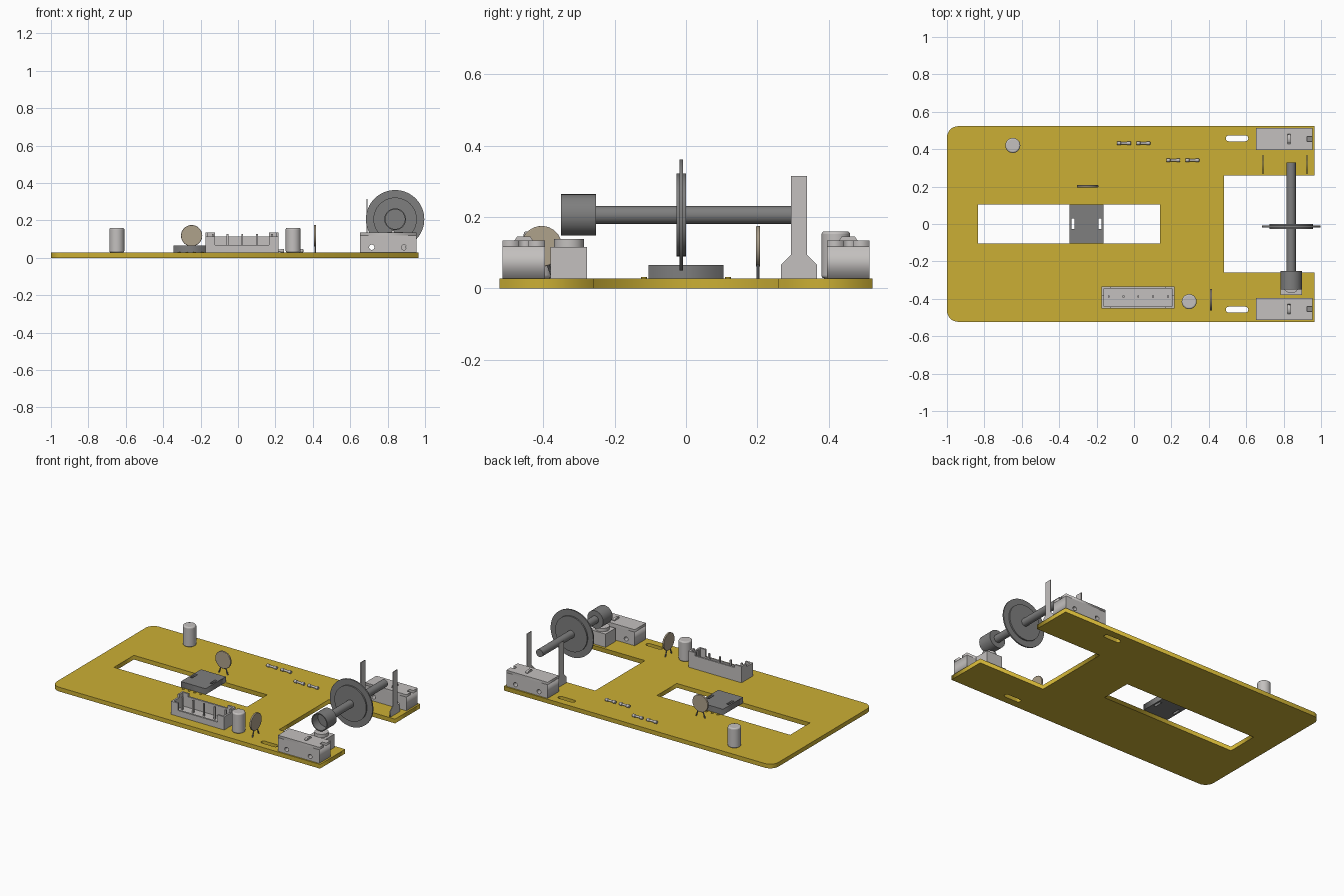
import bpy, math
from mathutils import Vector

cube = bpy.data.objects.get("Cube")
if cube:
    bpy.data.objects.remove(cube, do_unlink=True)


def material(name, rgb):
    m = bpy.data.materials.new(name)
    m.use_nodes = True
    m.diffuse_color = (*rgb, 1)
    m.node_tree.nodes["Principled BSDF"].inputs["Base Color"].default_value = (*rgb, 1)
    return m


YELLOW = material("board yellow", (0.6, 0.43, 0.035))
LIGHT = material("light grey", (0.55, 0.53, 0.52))
DARK = material("dark grey", (0.21, 0.21, 0.21))
TAN = material("tan", (0.43, 0.36, 0.26))
TOP = 0.028                                   # upper face of the board
R90 = math.pi / 2
FACE_Y, FACE_X = (R90, 0, 0), (R90, 0, R90)   # outlines drawn in xz or yz


def smooth(ob):
    bpy.ops.object.select_all(action='DESELECT')
    ob.select_set(True)
    bpy.context.view_layer.objects.active = ob
    bpy.ops.object.shade_smooth_by_angle(angle=math.radians(35))


def plate(name, loops, thick, mat, loc=(0, 0, 0), rot=(0, 0, 0)):
    """Flat outline with holes, extruded evenly about its plane."""
    cu = bpy.data.curves.new(name, 'CURVE')
    cu.dimensions, cu.fill_mode, cu.extrude = '2D', 'BOTH', thick / 2
    for pts in loops:
        s = cu.splines.new('POLY')
        s.points.add(len(pts) - 1)
        for p, (x, y) in zip(s.points, pts):
            p.co = (x, y, 0, 1)
        s.use_cyclic_u = True
    tmp = bpy.data.objects.new(name, cu)
    bpy.context.collection.objects.link(tmp)
    bpy.context.view_layer.update()
    me = bpy.data.meshes.new_from_object(tmp.evaluated_get(bpy.context.evaluated_depsgraph_get()))
    bpy.data.objects.remove(tmp)
    ob = bpy.data.objects.new(name, me)
    bpy.context.collection.objects.link(ob)
    ob.location, ob.rotation_euler = loc, rot
    me.materials.clear()
    me.materials.append(mat)
    return ob


def rect(x0, x1, y0, y1):
    return [(x0, y0), (x1, y0), (x1, y1), (x0, y1)]


def arc(cx, cy, r, a0, a1, n=8):
    return [(cx + r * math.cos(math.radians(a0 + (a1 - a0) * i / n)),
             cy + r * math.sin(math.radians(a0 + (a1 - a0) * i / n))) for i in range(n + 1)]


def circle(cx, cy, r, n=20):
    return arc(cx, cy, r, 0, 360, n)[:-1]


def box(name, x0, x1, y0, y1, z0, z1, mat):
    bpy.ops.mesh.primitive_cube_add(size=1, location=((x0 + x1) / 2, (y0 + y1) / 2, (z0 + z1) / 2))
    ob = bpy.context.object
    ob.name = name
    ob.scale = (x1 - x0, y1 - y0, z1 - z0)
    ob.data.materials.append(mat)
    return ob


def rod(name, a, b, r, mat, n=40, bevel=0):
    a, b = Vector(a), Vector(b)
    bpy.ops.mesh.primitive_cylinder_add(vertices=n, radius=r, depth=(b - a).length, location=(a + b) / 2)
    ob = bpy.context.object
    ob.name = name
    ob.rotation_euler = (b - a).to_track_quat('Z', 'Y').to_euler()
    ob.data.materials.append(mat)
    if bevel:
        m = ob.modifiers.new("round", 'BEVEL')
        m.width, m.segments, m.angle_limit = bevel, 3, math.radians(40)
        m.limit_method = 'ANGLE'
    smooth(ob)
    return ob


# Board: rounded left corners, right notch, window and two slots
outline = (arc(-0.94, -0.463, 0.06, 180, 270)
           + [(0.966, -0.523), (0.966, -0.26), (0.482, -0.26), (0.482, 0.26), (0.966, 0.26), (0.966, 0.523)]
           + arc(-0.94, 0.463, 0.06, 90, 180))
slots = [arc(0.595, s * 0.458, 0.016, -90, 90) + arc(0.507, s * 0.458, 0.016, 90, 270) for s in (-1, 1)]
plate("board", [outline, rect(-0.834, 0.14, -0.104, 0.104)] + slots, TOP, YELLOW, (0, 0, TOP / 2))

# Chip over the window, with two side slots and board pads
plate("chip", [rect(-0.344, -0.163, -0.105, 0.105)]
      + [rect(x - 0.008, x + 0.008, -0.026, 0.03) for x in (-0.325, -0.181)],
      0.038, DARK, (0, 0, TOP + 0.019))
for side in (-1, 1):
    for i in range(4):
        x = -0.316 + i * 0.042
        rod("chip_pad", (x, side * 0.118, 0.02), (x, side * 0.118, TOP + 0.004), 0.008, YELLOW, 12)

# Two end switches with through holes, a recess in the lid and a button
for side in (-1, 1):
    y = side * 0.455
    plate("switch_body", [rect(0.652, 0.954, TOP, 0.118), circle(0.715, 0.056, 0.014), circle(0.887, 0.056, 0.014)],
          0.118, LIGHT, (0, y, 0), FACE_Y)
    plate("switch_lid", [[(0.652, -0.059), (0.954, -0.059), (0.954, -0.014), (0.926, -0.014),
                          (0.926, 0.014), (0.954, 0.014), (0.954, 0.059), (0.652, 0.059)]],
          0.016, LIGHT, (0, y, 0.126))
    plate("switch_button", [[(-0.026, 0), (0.026, 0), (0.018, 0.012), (-0.018, 0.012)]],
          0.016, LIGHT, (0.83, y, 0.134), FACE_X)

# Shaft, stepped wheel and hollow cup
AX, AZ = 0.84, 0.206


def turned(name, y0, y1, r, n=64):
    return rod(name, (AX, y0, AZ), (AX, y1, AZ), r, DARK, n)


turned("shaft", -0.27, 0.33, 0.025)
turned("wheel_rim", -0.018, -0.009, 0.156)
turned("wheel_hub", -0.027, 0, 0.116)
turned("cup_floor", -0.29, -0.252, 0.057)
wall = plate("cup_wall", [circle(0, 0, 0.058, 48), circle(0, 0, 0.052, 48)], 0.098, DARK, (AX, -0.301, AZ), FACE_Y)
smooth(wall)

# Shaft sensor under the cup
box("sensor_body", 0.782, 0.898, -0.38, -0.277, TOP, 0.116, LIGHT)
rod("sensor_dial", (AX, -0.328, 0.11), (AX, -0.328, 0.138), 0.042, LIGHT)

# Pair of upright contact blades
half = [(0.051, TOP), (0.051, 0.066), (0.023, 0.094), (0.023, 0.315)]
blade = half + [(-y, z) for y, z in reversed(half)]
for x in (0.69, 0.925):
    plate("contact_blade", [blade], 0.005, LIGHT, (x, 0.317, 0), FACE_X)

# Can capacitors
for x, y in ((-0.648, 0.42), (0.295, -0.415)):
    rod("can_capacitor", (x, y, TOP), (x, y, 0.16), 0.04, LIGHT, 40, 0.008)

# Disc capacitors on splayed wire legs
for x, y, dx, dy in ((-0.248, 0.202, 1, 0), (0.412, -0.405, 0, 1)):
    t = 0.006
    rod("disc_capacitor", (x - dy * t, y - dx * t, 0.118), (x + dy * t, y + dx * t, 0.118), 0.057, TAN, 32, 0.003)
    for s in (-1, 1):
        rod("disc_leg", (x + s * dx * 0.015, y + s * dy * 0.015, 0.075),
            (x + s * dx * 0.035, y + s * dy * 0.035, 0.02), 0.004, DARK, 10)

# Open socket: floor, low front wall, taller back, end walls, tabs and pins
X0, X1, Y0, Y1, W = -0.173, 0.216, -0.453, -0.333, 0.012
box("socket_floor", X0, X1, Y0, Y1, TOP, 0.045, LIGHT)
box("socket_front", X0, X1, Y0, Y0 + W, TOP, 0.067, LIGHT)
box("socket_back", X0, X1, Y1 - W, Y1, TOP, 0.115, LIGHT)
for x in (X0, X1 - W):
    box("socket_end", x, x + W, Y0, Y1, TOP, 0.115, LIGHT)
for x in (X0, X1 - 0.05):
    box("socket_tab", x, x + 0.05, Y1 - W, Y1, 0.115, 0.135, LIGHT)
    box("socket_post", x, x + 0.05, Y0, Y0 + W, 0.067, 0.115, LIGHT)
for x in (X0, X1 - W):
    box("socket_end_tab", x, x + W, Y1 - 0.05, Y1, 0.115, 0.135, LIGHT)
for i in range(5):
    x = -0.135 + i * 0.079
    box("socket_pin", x - 0.005, x + 0.005, -0.393, -0.383, 0.04, 0.128, LIGHT)

# Small axial parts with wider end caps
for x, y in ((-0.054, 0.432), (0.05, 0.432), (0.21, 0.341), (0.312, 0.341)):
    z = TOP + 0.009
    rod("axial_body", (x - 0.03, y, z), (x + 0.03, y, z), 0.007, LIGHT, 16)
    for s in (-1, 1):
        rod("axial_cap", (x + s * 0.016, y, z), (x + s * 0.037, y, z), 0.01, LIGHT, 16, 0.003)
